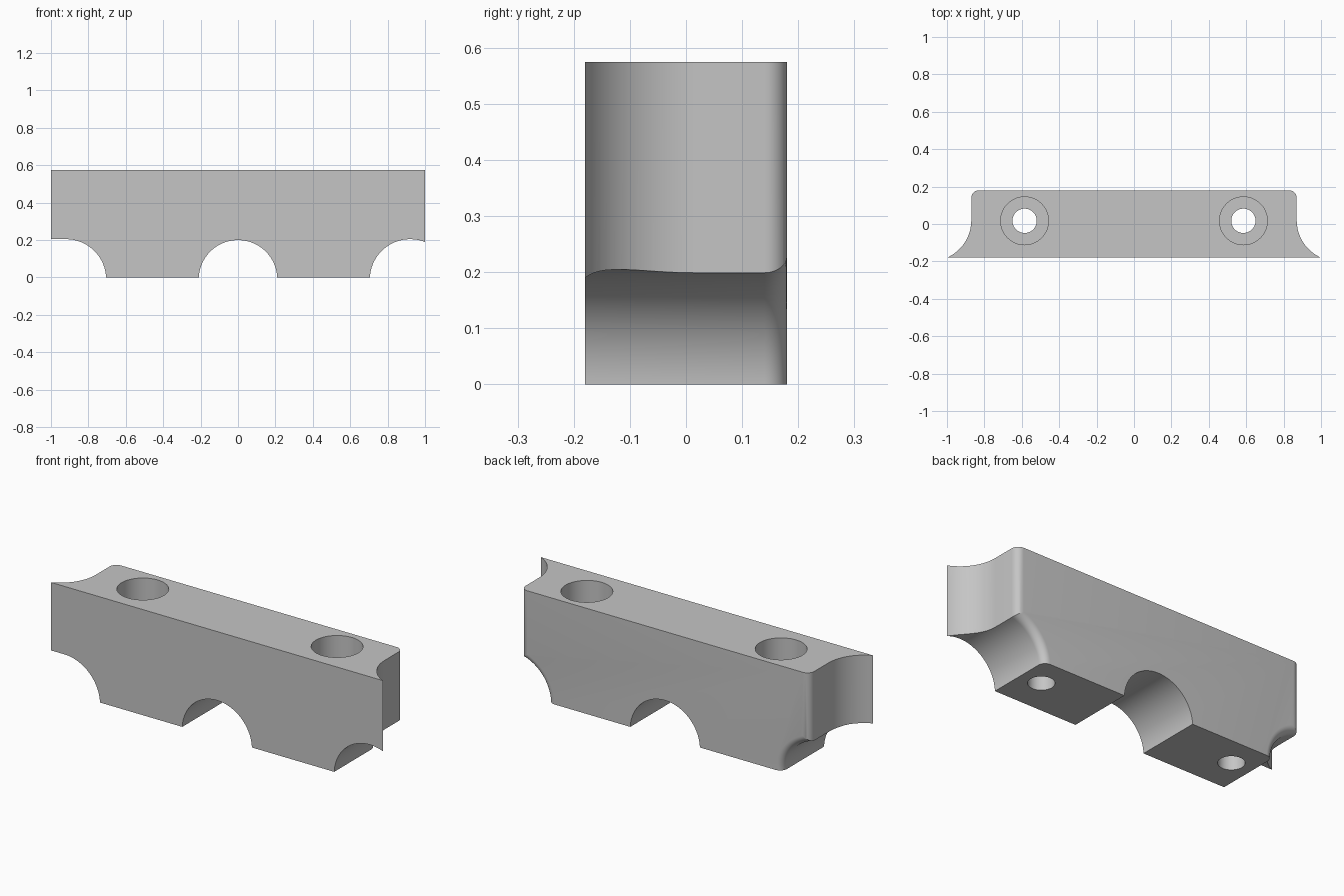
import bpy, bmesh
from math import sin, cos, pi, radians, asin, sqrt

cube = bpy.data.objects.get("Cube")
if cube:
    bpy.data.objects.remove(cube, do_unlink=True)

HEIGHT, BACK, FRONT = 0.575, 0.18, -0.18
SIDE, FILLET = 0.87, 0.04

grey = bpy.data.materials.new("plain_grey")
grey.use_nodes = True
grey.diffuse_color = (0.56, 0.56, 0.56, 1)
grey.node_tree.nodes["Principled BSDF"].inputs["Base Color"].default_value = grey.diffuse_color


def loft(name, rings):
    """Closed solid through a list of matching point rings."""
    bm = bmesh.new()
    loops = [[bm.verts.new(p) for p in ring] for ring in rings]
    for a, b in zip(loops, loops[1:]):
        for i in range(len(a)):
            j = (i + 1) % len(a)
            bm.faces.new((a[i], a[j], b[j], b[i]))
    bm.faces.new(loops[0][::-1])
    bm.faces.new(loops[-1])
    bmesh.ops.recalc_face_normals(bm, faces=bm.faces)
    mesh = bpy.data.meshes.new(name)
    bm.to_mesh(mesh)
    bm.free()
    mesh.materials.append(grey)
    ob = bpy.data.objects.new(name, mesh)
    bpy.context.collection.objects.link(ob)
    return ob


def arch_cutter(name, x, radius, flare=0, flat=0):
    """Tunnel along y, flared at the back, optionally stretched towards -x."""
    sections = [(-0.3, radius), (BACK - FILLET, radius)]
    if flare:
        sections += [(BACK - FILLET + flare * sin(t), radius + flare * (1 - cos(t)))
                     for t in [pi / 2 * k / 8 for k in range(1, 9)]]
    sections.append((0.3, sections[-1][1]))
    rings = []
    for y, r in sections:
        ring = []
        for k in range(96):
            a = 2 * pi * (k + 0.5) / 96
            shift = flat if cos(a) < 0 else 0
            ring.append((x + r * cos(a) - shift, y, r * sin(a) - 0.01))
        rings.append(ring)
    return loft(name, rings)


def bore_cutter(name, x):
    """Through hole with a wide counterbore from the top."""
    steps = [(-0.1, 0.065), (0.32, 0.065), (0.32, 0.128), (0.7, 0.128)]
    return loft(name, [[(x + r * cos(2 * pi * k / 64), 0.017 + r * sin(2 * pi * k / 64), z)
                        for k in range(64)] for z, r in steps])


# Plan outline: rounded back corners, concave flares to sharp front tips
reach, drop = 1 - SIDE, 0.20
scoop = (reach ** 2 + drop ** 2) / (2 * reach)
end = asin(drop / scoop)
half = []
for k in range(25):
    a = end * (1 - k / 24)
    half.append((SIDE + scoop * (1 - cos(a)), FRONT + drop - scoop * sin(a)))
for k in range(9):
    a = pi / 2 * k / 8
    half.append((SIDE - FILLET + FILLET * cos(a), BACK - FILLET + FILLET * sin(a)))
outline = half + [(-x, y) for x, y in reversed(half)]
block = loft("clamp_block", [[(x, y, z) for x, y in outline] for z in (0, HEIGHT)])

# Arches under the block and bolt holes
cutters = [
    arch_cutter("middle_arch_cutter", 0, 0.21),
    arch_cutter("left_arch_cutter", 0.92, 0.215, FILLET),
    arch_cutter("right_arch_cutter", -0.92, 0.215, FILLET, 0.3),
    bore_cutter("left_bore_cutter", 0.585),
    bore_cutter("right_bore_cutter", -0.585),
]
bpy.ops.object.select_all(action='DESELECT')
bpy.context.view_layer.objects.active = block
block.select_set(True)
for cutter in cutters:
    mod = block.modifiers.new(cutter.name, 'BOOLEAN')
    mod.operation = 'DIFFERENCE'
    mod.solver = 'EXACT'
    mod.object = cutter
    bpy.ops.object.modifier_apply(modifier=mod.name)
    bpy.data.objects.remove(cutter, do_unlink=True)

bpy.ops.object.shade_smooth_by_angle(angle=radians(30))
